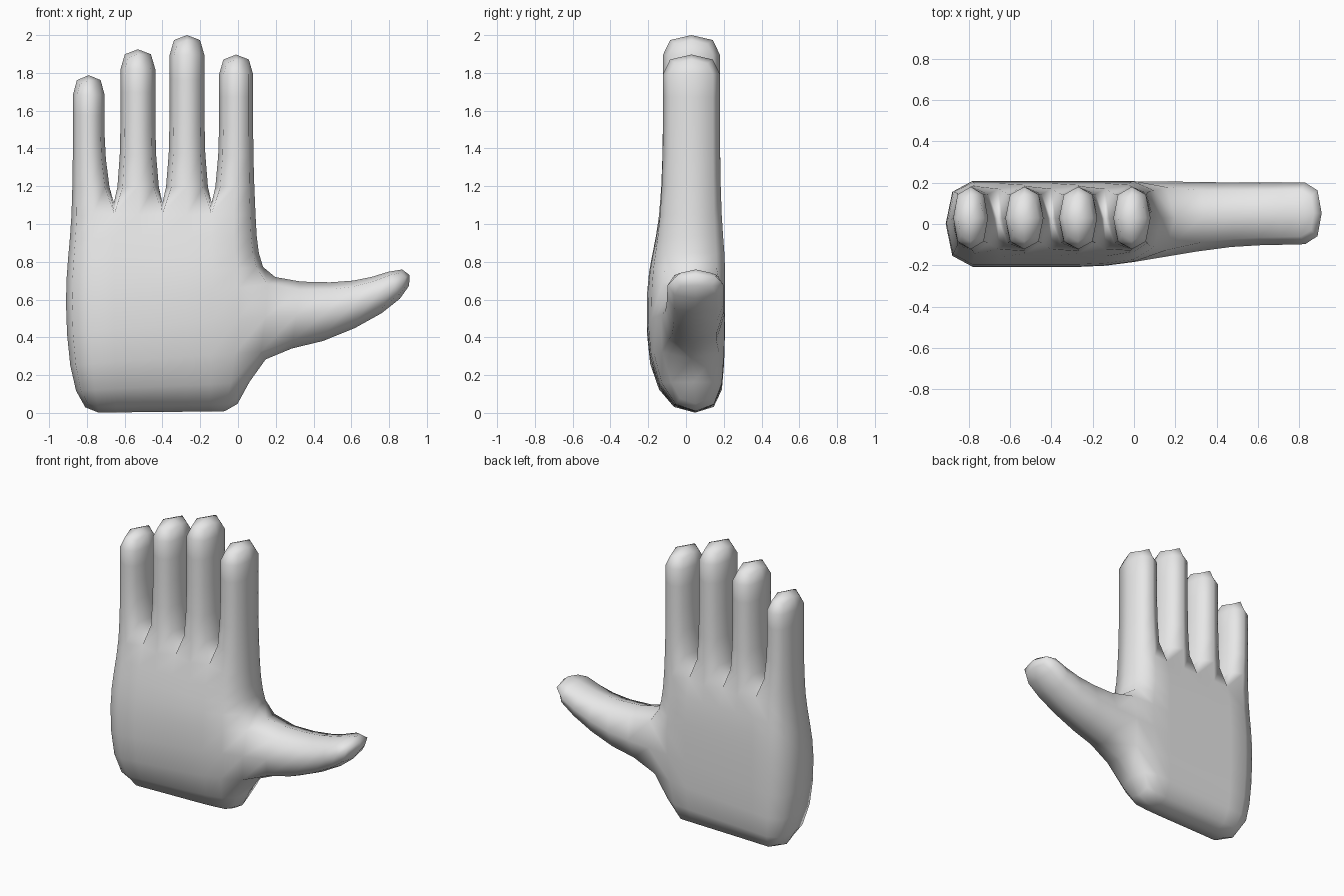
import bpy
import bmesh

if "Cube" in bpy.data.objects:
    bpy.data.objects.remove(bpy.data.objects["Cube"])

bm = bmesh.new()


def ring(points):
    return [bm.verts.new(p) for p in points]


def bridge(a, b):
    """Join two four-sided rings with quads."""
    for i in range(4):
        k = (i + 1) % 4
        bm.faces.new((a[i], a[k], b[k], b[i]))


# Palm: rows from wrist to knuckles, five columns across
# (left x, left z, right x, right z, front y, back y, right edge front y)
rows = [
    (-0.82, 0.00, 0.00, 0.01, -0.08, 0.175, -0.06),
    (-0.895, 0.235, 0.12, 0.315, -0.205, 0.205, -0.165),
    (-0.915, 0.60, 0.16, 0.705, -0.21, 0.208, -0.155),
    (-0.90, 0.82, 0.105, 0.84, -0.18, 0.205, -0.145),
    (-0.88, 1.03, 0.093, 1.03, -0.14, 0.188, -0.13),
]
inner_x = (-0.655, -0.40, -0.14)
front, back = [], []
for lx, lz, rx, rz, fy, by, edge_y in rows:
    xs = (lx, *inner_x, rx)
    zs = [lz + (rz - lz) * c / 4 for c in range(5)]
    front.append(ring([(xs[c], edge_y if c == 4 else fy, zs[c]) for c in range(5)]))
    back.append(ring([(xs[c], by, zs[c]) for c in range(5)]))

for r in range(4):
    for side in (front, back):
        for c in range(4):
            bm.faces.new((side[r][c], side[r][c + 1], side[r + 1][c + 1], side[r + 1][c]))
    for c in (0, 4):
        if c == 4 and r == 1:
            continue  # opening for the thumb
        bm.faces.new((front[r][c], back[r][c], back[r + 1][c], front[r + 1][c]))
for c in range(4):
    bm.faces.new((front[0][c], front[0][c + 1], back[0][c + 1], back[0][c]))

# Fingers: centre x, half width, tip height
fingers = [(-0.79, 0.084, 1.788), (-0.53, 0.092, 1.925),
           (-0.27, 0.092, 2.0), (-0.01, 0.09, 1.897)]
for c, (cx, half, tip) in enumerate(fingers):
    last = [front[4][c], front[4][c + 1], back[4][c + 1], back[4][c]]
    for z in (1.36, tip - 0.21, tip):
        new = ring([(cx - half, -0.122, z), (cx + half, -0.122, z),
                    (cx + half, 0.18, z), (cx - half, 0.18, z)])
        bridge(last, new)
        last = new
    bm.faces.new(last)

# Thumb: bottom x, bottom z, top x, top z, front y
last = [front[1][4], front[2][4], back[2][4], back[1][4]]
for bx, bz, tx, tz, fy in [(0.45, 0.367, 0.505, 0.685, -0.105),
                           (0.785, 0.53, 0.71, 0.715, -0.10),
                           (0.93, 0.68, 0.885, 0.78, -0.095)]:
    new = ring([(bx, fy, bz), (tx, fy, tz), (tx, 0.2, tz), (bx, 0.2, bz)])
    bridge(last, new)
    last = new
bm.faces.new(last)

bmesh.ops.recalc_face_normals(bm, faces=bm.faces[:])
for f in bm.faces:
    f.smooth = True

mesh = bpy.data.meshes.new("hand")
bm.to_mesh(mesh)
bm.free()
hand = bpy.data.objects.new("hand", mesh)
bpy.context.collection.objects.link(hand)

# Rounding
sub = hand.modifiers.new("rounding", 'SUBSURF')
sub.levels = sub.render_levels = 1
sub.use_limit_surface = False

# Plain light grey
grey = bpy.data.materials.new("light grey")
grey.diffuse_color = (0.8, 0.8, 0.8, 1.0)
grey.use_nodes = True
grey.node_tree.nodes["Principled BSDF"].inputs["Base Color"].default_value = grey.diffuse_color
mesh.materials.append(grey)
